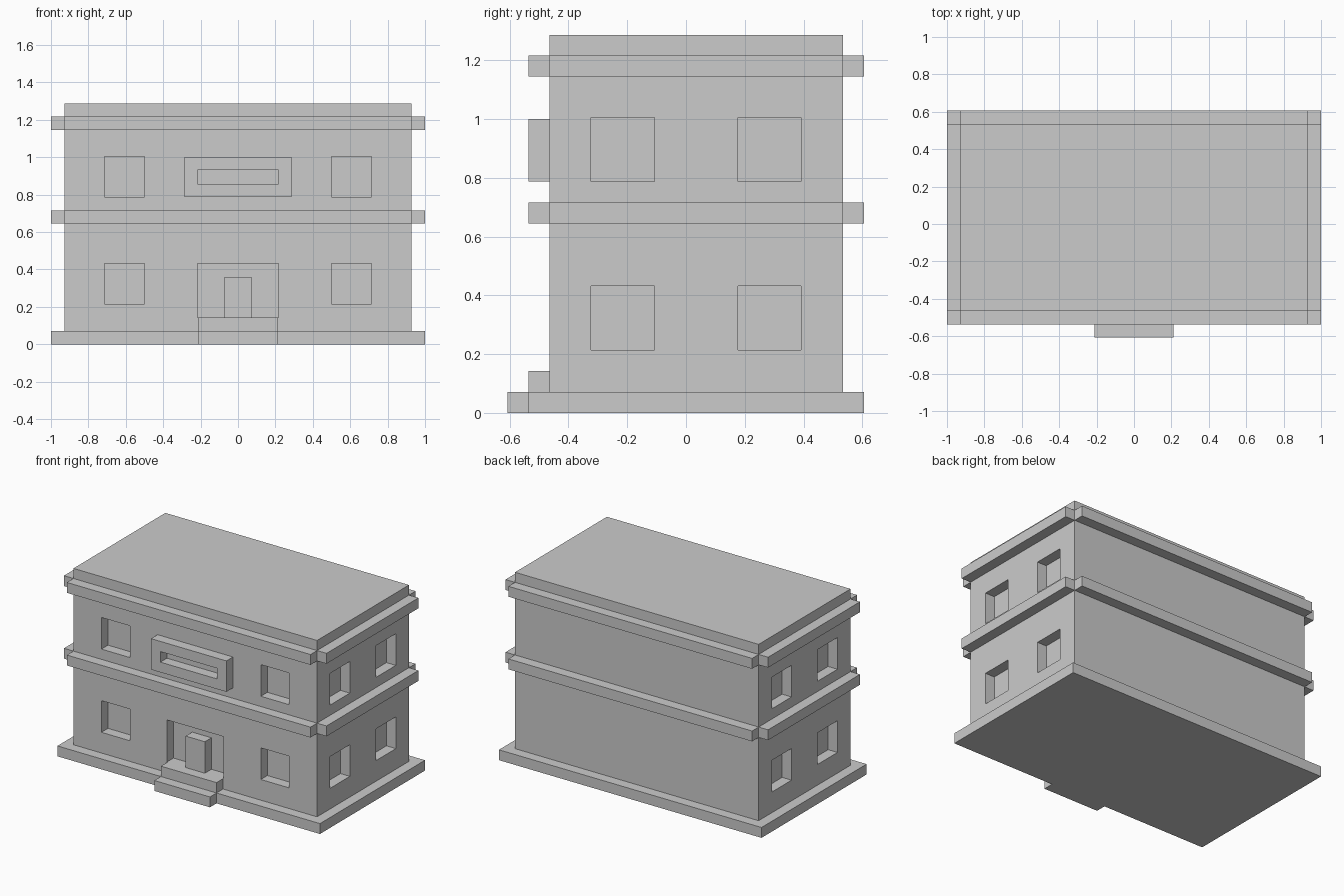
import bpy
import bmesh
from mathutils import Matrix, Vector

if "Cube" in bpy.data.objects:
    bpy.data.objects.remove(bpy.data.objects["Cube"])


def boxes(name, extents):
    """One object made of axis-aligned boxes (x0, x1, y0, y1, z0, z1)."""
    bm = bmesh.new()
    for x0, x1, y0, y1, z0, z1 in extents:
        centre = Vector((x0 + x1, y0 + y1, z0 + z1)) / 2
        size = Matrix.Diagonal((x1 - x0, y1 - y0, z1 - z0, 1))
        bmesh.ops.create_cube(bm, size=1, matrix=Matrix.Translation(centre) @ size)
    mesh = bpy.data.meshes.new(name)
    bm.to_mesh(mesh)
    bm.free()
    obj = bpy.data.objects.new(name, mesh)
    bpy.context.collection.objects.link(obj)
    return obj


def carve(obj, extents):
    """Cut boxes out of an object."""
    cutter = boxes(obj.name + "_cutter", extents)
    cutter.hide_render = True
    mod = obj.modifiers.new("openings", 'BOOLEAN')
    mod.operation = 'DIFFERENCE'
    mod.solver = 'EXACT'
    mod.object = cutter
    bpy.context.view_layer.objects.active = obj
    bpy.ops.object.modifier_apply(modifier=mod.name)
    bpy.data.objects.remove(cutter)


T = 0.0715                       # thickness of ledges, steps and recesses
W = 0.928                        # half width of the walls
FRONT, BACK = -0.465, 0.535      # wall planes

# Walls with window and door recesses
walls = boxes("walls", [(-W, W, FRONT, BACK, T, 1.286)])
openings = [(-0.216, 0.216, FRONT - 0.1, FRONT + T, 0.143, 0.433)]
for z0, z1 in ((0.214, 0.432), (0.787, 1.005)):
    for s in (-1, 1):
        xa, xb = sorted((s * 0.499, s * 0.715))
        openings.append((xa, xb, FRONT - 0.1, FRONT + T, z0, z1))
        xa, xb = sorted((s * (W - T), s * (W + 0.1)))
        for y0, y1 in ((-0.323, -0.108), (0.177, 0.392)):
            openings.append((xa, xb, y0, y1, z0, z1))
carve(walls, openings)

# Plinth and entrance steps
boxes("plinth", [(-1, 1, FRONT - T, BACK + T, 0, T)])
boxes("lower_step", [(-0.212, 0.212, FRONT - 2 * T, FRONT - T, 0, T)])
boxes("upper_step", [(-0.212, 0.212, FRONT - T, FRONT, T, 2 * T)])

# Door block standing in the entrance recess
boxes("door", [(-0.073, 0.073, FRONT, FRONT + T, 0.143, 0.36)])

# Ledges on all four sides, open at the corners
for name, z in (("floor_ledge", 0.645), ("roof_ledge", 1.145)):
    boxes(name, [(-W, W, FRONT - T, FRONT, z, z + T),
                 (-W, W, BACK, BACK + T, z, z + T),
                 (-1, -W, FRONT, BACK, z, z + T),
                 (W, 1, FRONT, BACK, z, z + T)])

# Framed panel above the entrance
panel = boxes("front_panel", [(-0.287, 0.287, FRONT - T, FRONT, 0.788, 1.001)])
carve(panel, [(-0.216, 0.216, FRONT - 0.2, FRONT + 0.1, 0.858, 0.931)])
